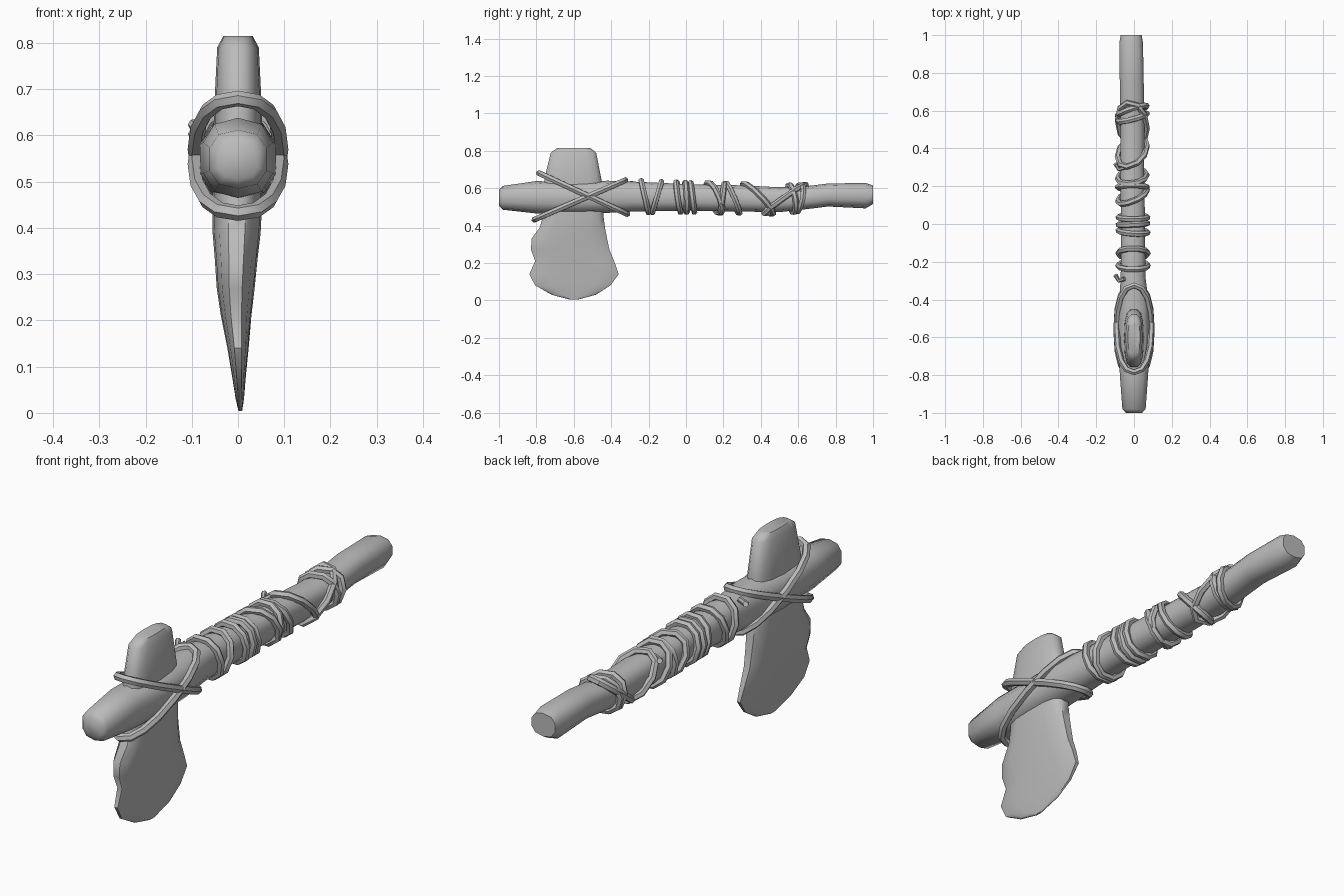
import bpy, bmesh, math

cube = bpy.data.objects.get("Cube")
if cube:
    bpy.data.objects.remove(cube, do_unlink=True)

grey = bpy.data.materials.new("plain_grey")
grey.use_nodes = True
grey.diffuse_color = (0.5, 0.5, 0.5, 1)
grey.node_tree.nodes["Principled BSDF"].inputs["Base Color"].default_value = (0.5, 0.5, 0.5, 1)


def finish(ob, angle):
    ob.data.materials.clear()
    ob.data.materials.append(grey)
    bpy.ops.object.select_all(action='DESELECT')
    ob.select_set(True)
    bpy.context.view_layer.objects.active = ob
    bpy.ops.object.shade_smooth_by_angle(angle=math.radians(angle))


def rounded(t, power):
    """Point on a unit superellipse."""
    c, s = math.cos(t), math.sin(t)
    return (math.copysign(abs(c) ** (2 / power), c),
            math.copysign(abs(s) ** (2 / power), s))


def loft(name, sections, sides, power, place, angle):
    """Skin a row of rounded cross-sections and cap both ends."""
    bm = bmesh.new()
    rings = []
    for sec in sections:
        ring = [rounded(math.tau * (i + 0.5) / sides, power) for i in range(sides)]
        rings.append([bm.verts.new(place(sec, u, v)) for u, v in ring])
    for a, b in zip(rings, rings[1:]):
        for i in range(sides):
            j = (i + 1) % sides
            bm.faces.new((a[i], a[j], b[j], b[i]))
    bm.faces.new(rings[0])
    bm.faces.new(rings[-1])
    bmesh.ops.recalc_face_normals(bm, faces=bm.faces)
    me = bpy.data.meshes.new(name)
    bm.to_mesh(me)
    bm.free()
    ob = bpy.data.objects.new(name, me)
    bpy.context.collection.objects.link(ob)
    finish(ob, angle)


def cord(name, points, radius=0.016, cyclic=True):
    """Cord swept along a path."""
    cu = bpy.data.curves.new(name, 'CURVE')
    cu.dimensions = '3D'
    cu.bevel_depth = radius
    cu.bevel_resolution = 1
    cu.use_fill_caps = True
    sp = cu.splines.new('POLY')
    sp.points.add(len(points) - 1)
    for p, co in zip(sp.points, points):
        p.co = (*co, 1)
    sp.use_cyclic_u = cyclic
    ob = bpy.data.objects.new(name, cu)
    bpy.context.collection.objects.link(ob)
    bpy.ops.object.select_all(action='DESELECT')
    ob.select_set(True)
    bpy.context.view_layer.objects.active = ob
    bpy.ops.object.convert(target='MESH')
    finish(bpy.context.object, 50)


# Wooden handle: y, centre x, half width, bottom z, top z
handle = [
    (-1.0, 0, .045, .505, .59), (-.98, 0, .064, .485, .612),
    (-.8, 0, .078, .465, .638), (-.6, 0, .086, .463, .632),
    (-.42, 0, .082, .468, .64), (-.28, -.005, .068, .475, .635),
    (0, -.005, .066, .48, .622), (.3, -.01, .066, .475, .615),
    (.5, -.008, .066, .472, .605), (.62, -.01, .066, .485, .608),
    (.76, -.012, .066, .502, .625), (.96, -.015, .065, .492, .628),
    (1.0, -.015, .058, .515, .615)]
loft("handle", handle, 10, 2.5,
     lambda s, u, v: (s[1] + s[2] * u, s[0], (s[3] + s[4]) / 2 + (s[4] - s[3]) / 2 * v), 50)

# Stone head: z, front y, back y, half thickness, centre x
head = [
    (.815, -.69, -.51, .032, 0), (.79, -.725, -.478, .045, 0),
    (.65, -.76, -.45, .052, 0), (.45, -.768, -.438, .054, -.002),
    (.39, -.785, -.43, .052, -.003), (.33, -.83, -.418, .046, -.004),
    (.27, -.832, -.405, .041, -.005), (.21, -.81, -.38, .033, -.004),
    (.14, -.842, -.356, .023, 0), (.08, -.81, -.4, .015, .002),
    (.03, -.72, -.48, .009, .004), (.004, -.62, -.58, .004, .005)]
loft("stone_head", head, 14, 2.8,
     lambda s, u, v: (s[4] + s[3] * v, (s[1] + s[2]) / 2 + (s[2] - s[1]) / 2 * u, s[0]), 50)


def handle_at(y):
    for a, b in zip(handle, handle[1:]):
        if y <= b[0]:
            f = (y - a[0]) / (b[0] - a[0])
            return [p + (q - p) * f for p, q in zip(a, b)]
    return handle[-1]


def around(y, tilt_z, tilt_x, gap=.011, sides=10):
    """Tilted loop hugging the handle."""
    pts = []
    for i in range(sides):
        c, s = rounded(math.tau * i / sides, 2.2)
        yy = y + tilt_z * s + tilt_x * c
        _, cx, w, lo, hi = handle_at(yy)
        pts.append((cx + (w + gap) * c, yy, (lo + hi) / 2 + ((hi - lo) / 2 + gap) * s))
    return pts


# Two crossed loops lashing the head to the handle
for name, front_y, back_y, front_z, back_z in (
        ("lashing_upper", -.785, -.315, .68, .462),
        ("lashing_lower", -.81, -.325, .432, .642)):
    pts = []
    for i in range(16):
        c, s = rounded(math.tau * i / 16, 2.3)
        f = (s + 1) / 2
        pts.append((.092 * c, front_y + (back_y - front_y) * f,
                    front_z + (back_z - front_z) * f))
    cord(name, pts, .017)

# Wraps along the grip: y, lean in z, lean in x
wraps = [
    (-.22, -.02, 0), (-.155, .025, 0), (-.04, -.012, -.005), (.0, -.004, .004),
    (.035, -.01, .0), (.15, -.03, .03), (.195, .01, 0), (.25, -.035, .01),
    (.385, -.075, .03), (.53, .11, -.02), (.565, -.012, .02), (.6, .012, .025)]
for n, w in enumerate(wraps):
    cord(f"grip_wrap_{n + 1}", around(*w))

# Loose cord ends
for n, (y, z) in enumerate(((-.3, .61), (.29, .59))):
    cord(f"cord_end_{n + 1}",
         [(-.05, y + .01, z + .02), (-.08, y, z), (-.098, y + .03, z + .015)], .012, False)
